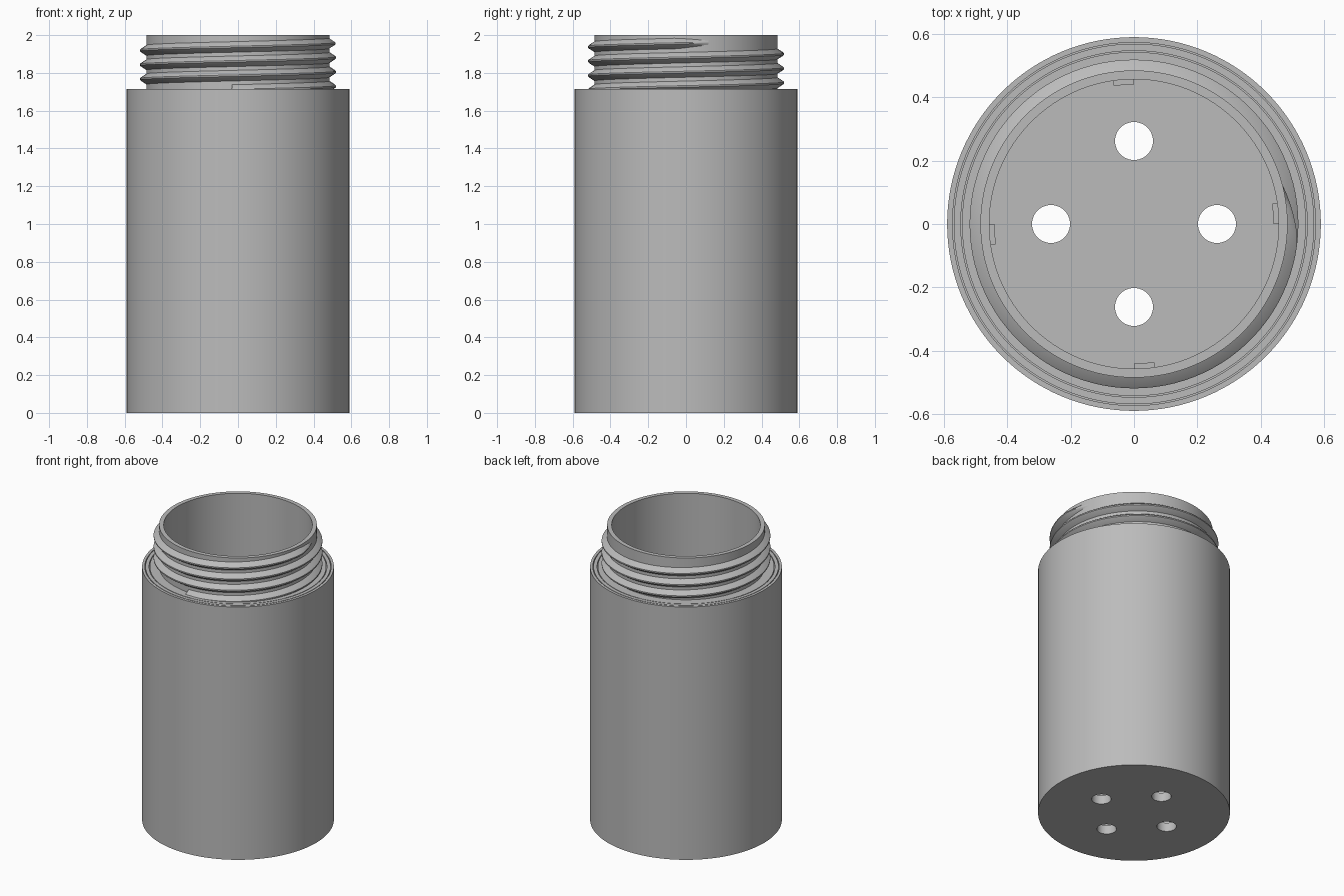
import bpy, bmesh
from math import cos, sin, pi, tau, radians
from mathutils import Matrix

cube = bpy.data.objects.get("Cube")
if cube:
    bpy.data.objects.remove(cube, do_unlink=True)

grey = bpy.data.materials.new("plain grey")
grey.use_nodes = True
colour = (0.5, 0.5, 0.5, 1)
grey.diffuse_color = colour
grey.node_tree.nodes["Principled BSDF"].inputs["Base Color"].default_value = colour

FLOOR, SHOULDER, TOP = 0.06, 1.716, 2.0
R_BODY, R_NECK, R_BORE = 0.59, 0.485, 0.457


def make_object(name, bm):
    bmesh.ops.recalc_face_normals(bm, faces=bm.faces)
    mesh = bpy.data.meshes.new(name)
    bm.to_mesh(mesh)
    bm.free()
    mesh.materials.append(grey)
    obj = bpy.data.objects.new(name, mesh)
    bpy.context.collection.objects.link(obj)
    return obj


def smooth(obj):
    bpy.ops.object.select_all(action='DESELECT')
    obj.select_set(True)
    bpy.context.view_layer.objects.active = obj
    bpy.ops.object.shade_smooth_by_angle(angle=radians(30))


def lathe(name, profile, steps=128):
    """Revolve an (r, z) profile around the z axis."""
    bm = bmesh.new()
    verts = [bm.verts.new((r, 0, z)) for r, z in profile]
    edges = [bm.edges.new(pair) for pair in zip(verts, verts[1:])]
    bmesh.ops.spin(bm, geom=verts + edges, cent=(0, 0, 0), axis=(0, 0, 1),
                   angle=tau, steps=steps, use_merge=True)
    bmesh.ops.remove_doubles(bm, verts=bm.verts, dist=1e-5)
    return make_object(name, bm)


# Body: cup with a neck, and two narrow ring gaps cut into the shoulder
profile = [(0, 0), (R_BODY, 0), (R_BODY, SHOULDER)]
for r in (0.571, 0.545):
    profile += [(r + 0.002, SHOULDER), (r + 0.002, SHOULDER - 0.1),
                (r - 0.002, SHOULDER - 0.1), (r - 0.002, SHOULDER)]
profile += [(R_NECK, SHOULDER), (R_NECK, TOP), (R_BORE, TOP),
            (R_BORE, FLOOR), (0, FLOOR)]
body = lathe("body", profile)

# Four drain holes through the floor
bm = bmesh.new()
for i in range(4):
    a = i * pi / 2
    bmesh.ops.create_cone(bm, cap_ends=True, segments=48, radius1=0.06,
                          radius2=0.06, depth=0.4,
                          matrix=Matrix.Translation((0.262 * cos(a), 0.262 * sin(a), 0)))
cutter = make_object("hole_cutter", bm)
cutter.hide_render = True
cut = body.modifiers.new("holes", 'BOOLEAN')
cut.operation = 'DIFFERENCE'
cut.solver = 'EXACT'
cut.object = cutter
bpy.context.view_layer.objects.active = body
bpy.ops.object.modifier_apply(modifier=cut.name)
bpy.data.objects.remove(cutter, do_unlink=True)
smooth(body)

# Screw thread: a tapered ridge swept along a helix
PITCH, END, TURNS, STEPS = 0.076, 0.25, 3.3, 330
bm = bmesh.new()
rings = []
for i in range(STEPS + 1):
    a = END - TURNS * tau * (1 - i / STEPS)
    z = 1.957 + PITCH * a / tau
    fade = min(1, (END - a) / 0.35 + 0.02)
    section = [(R_NECK - 0.01, -0.034), (R_NECK, -0.028),
               (R_NECK + 0.029 * fade, -0.009), (R_NECK + 0.034 * fade, -0.004),
               (R_NECK + 0.034 * fade, 0.004), (R_NECK + 0.029 * fade, 0.009),
               (R_NECK, 0.028), (R_NECK - 0.01, 0.034)]
    squash = 0.4 + 0.6 * fade
    rings.append([bm.verts.new((r * cos(a), r * sin(a), z + dz * squash))
                  for r, dz in section])
for low, high in zip(rings, rings[1:]):
    for j in range(len(low)):
        k = (j + 1) % len(low)
        bm.faces.new((low[j], low[k], high[k], high[j]))
bm.faces.new(rings[0])
bm.faces.new(rings[-1])
smooth(make_object("screw_thread", bm))

# Four small lugs low on the inner wall
bm = bmesh.new()
for i in range(4):
    place = (Matrix.Rotation(i * pi / 2 + 0.072, 4, 'Z')
             @ Matrix.Translation((0.452, 0, FLOOR + 0.05))
             @ Matrix.Diagonal((0.024, 0.065, 0.1, 1)))
    bmesh.ops.create_cube(bm, size=1, matrix=place)
make_object("inner_lugs", bm)
